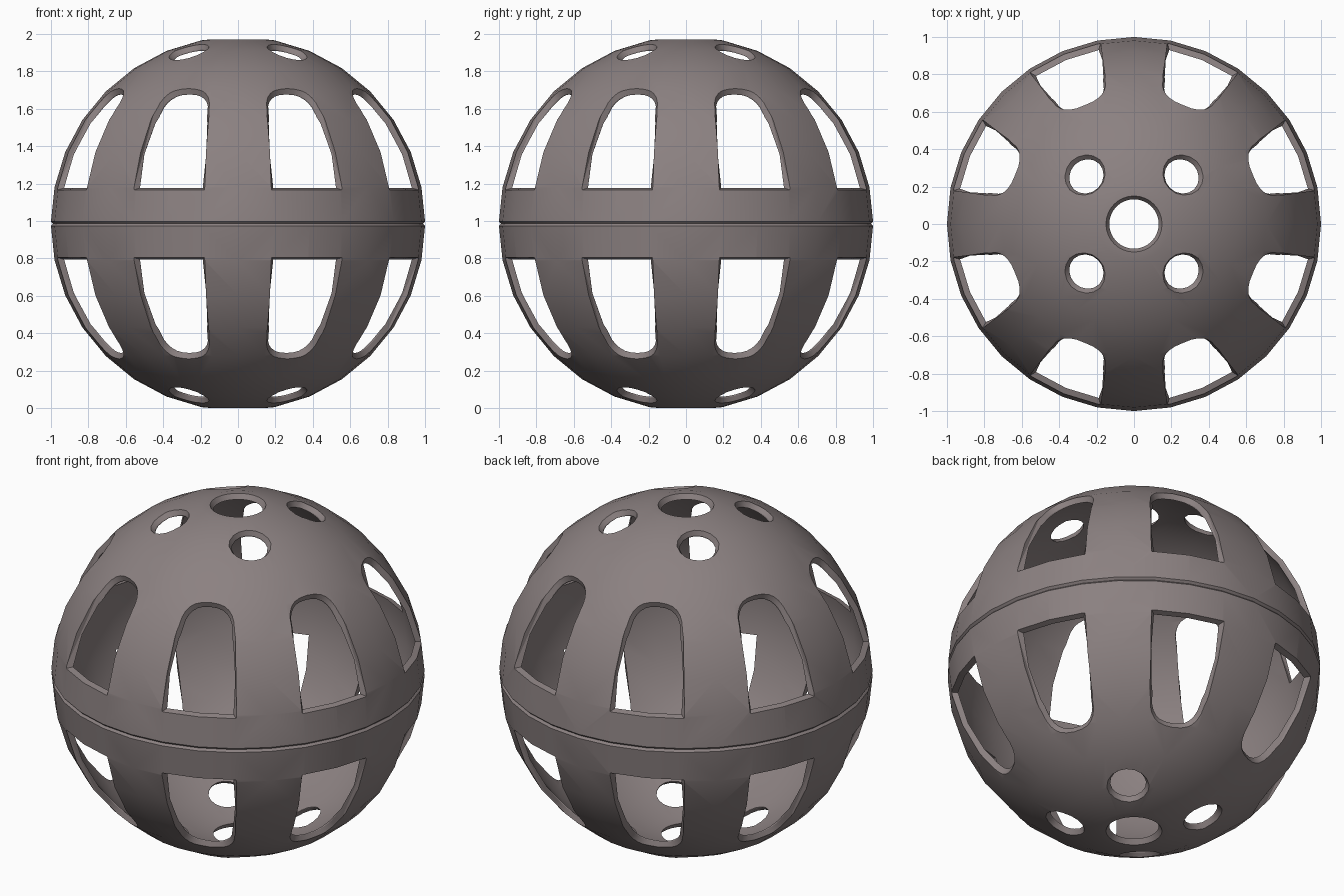
import bpy, bmesh
from math import sin, cos, pi, radians as rad
from mathutils import Vector

if "Cube" in bpy.data.objects:
    bpy.data.objects.remove(bpy.data.objects["Cube"])

CZ = 0.985      # sphere centre height
SEG = 32
RI = 0.968      # inner radius


def sph(az, lat):
    return Vector((cos(lat) * cos(az), cos(lat) * sin(az), sin(lat)))


def to_object(name, bm):
    bmesh.ops.recalc_face_normals(bm, faces=bm.faces)
    me = bpy.data.meshes.new(name)
    bm.to_mesh(me)
    bm.free()
    ob = bpy.data.objects.new(name, me)
    bpy.context.collection.objects.link(ob)
    return ob


# Hollow shell: closed lathe profile with pole holes and an equator groove
lats = [rad(11.25 * i) for i in range(1, 8)]
outer = [(1.0, 0.012)] + [(cos(a), sin(a)) for a in lats] + [(0.15, 0.985)]
inner = [(0.132, 0.957)] + [(RI * cos(a), RI * sin(a)) for a in reversed(lats)]
up = outer + inner
profile = [(0.988, 0.0)] + up + [(RI, 0.0)] + [(r, -z) for r, z in reversed(up)]

bm = bmesh.new()
rings = []
for k in range(SEG):
    a = 2 * pi * k / SEG
    rings.append([bm.verts.new((r * cos(a), r * sin(a), z)) for r, z in profile])
n = len(profile)
for k in range(SEG):
    A, B = rings[k], rings[(k + 1) % SEG]
    for i in range(n):
        j = (i + 1) % n
        bm.faces.new((A[i], B[i], B[j], A[j]))
shell = to_object("hollow_ball_shell", bm)


# Arched window outline as directions, grown by d radians
def window(az, d):
    bottom, shoulder, top = rad(11.3) - d, rad(37.5), rad(45.6) + d
    w0, w1 = rad(11.1), rad(10.2)
    pts = [(-w0 - d, bottom), (0, bottom), (w0 + d, bottom)]
    for i in range(13):
        t = pi * i / 12
        c, s = cos(t), sin(t)
        u = abs(c) ** 0.8 * (1 if c >= 0 else -1)
        lat = shoulder + (top - shoulder) * s ** 0.8 if 0 < i < 12 else shoulder
        pts.append((u * (w1 + d / cos(lat)), lat))
    return [sph(az + u, lat) for u, lat in pts]


# Round hole outline
def round_hole(az, d):
    c = sph(az, rad(68))
    e1 = Vector((-sin(az), cos(az), 0))
    e2 = c.cross(e1)
    r = 0.1 + d
    return [(c + r * (cos(t) * e1 + sin(t) * e2)).normalized()
            for t in (2 * pi * i / 16 for i in range(16))]


# Radial cutter with a flared wall
def add_cutter(bm, outline, az, flip):
    loops = []
    for radius, d in ((0.85, 0), (0.97, 0), (1.003, 0.017), (1.15, 0.017)):
        loops.append([bm.verts.new((p.x * radius, p.y * radius, p.z * radius * flip))
                      for p in outline(az, d)])
    m = len(loops[0])
    for A, B in zip(loops, loops[1:]):
        for i in range(m):
            j = (i + 1) % m
            bm.faces.new((A[i], A[j], B[j], B[i]))
    caps = [bm.faces.new(loops[0]), bm.faces.new(loops[-1])]
    bmesh.ops.triangulate(bm, faces=caps)


bm = bmesh.new()
for flip in (1, -1):
    for k in range(8):
        add_cutter(bm, window, rad(22.5 + 45 * k), flip)
    for k in range(4):
        add_cutter(bm, round_hole, rad(45 + 90 * k), flip)
cutter = to_object("opening_cutter", bm)
cutter.hide_render = True

# Cut all openings at once
mod = shell.modifiers.new("openings", 'BOOLEAN')
mod.operation = 'DIFFERENCE'
mod.solver = 'EXACT'
mod.object = cutter
bpy.context.view_layer.objects.active = shell
shell.select_set(True)
bpy.ops.object.modifier_apply(modifier=mod.name)
bpy.data.objects.remove(cutter)

shell.location.z = CZ
bpy.ops.object.shade_smooth_by_angle(angle=rad(25))

mat = bpy.data.materials.new("warm_grey")
mat.diffuse_color = (0.26, 0.22, 0.22, 1)
mat.use_nodes = True
mat.node_tree.nodes["Principled BSDF"].inputs["Base Color"].default_value = mat.diffuse_color
shell.data.materials.clear()
shell.data.materials.append(mat)
